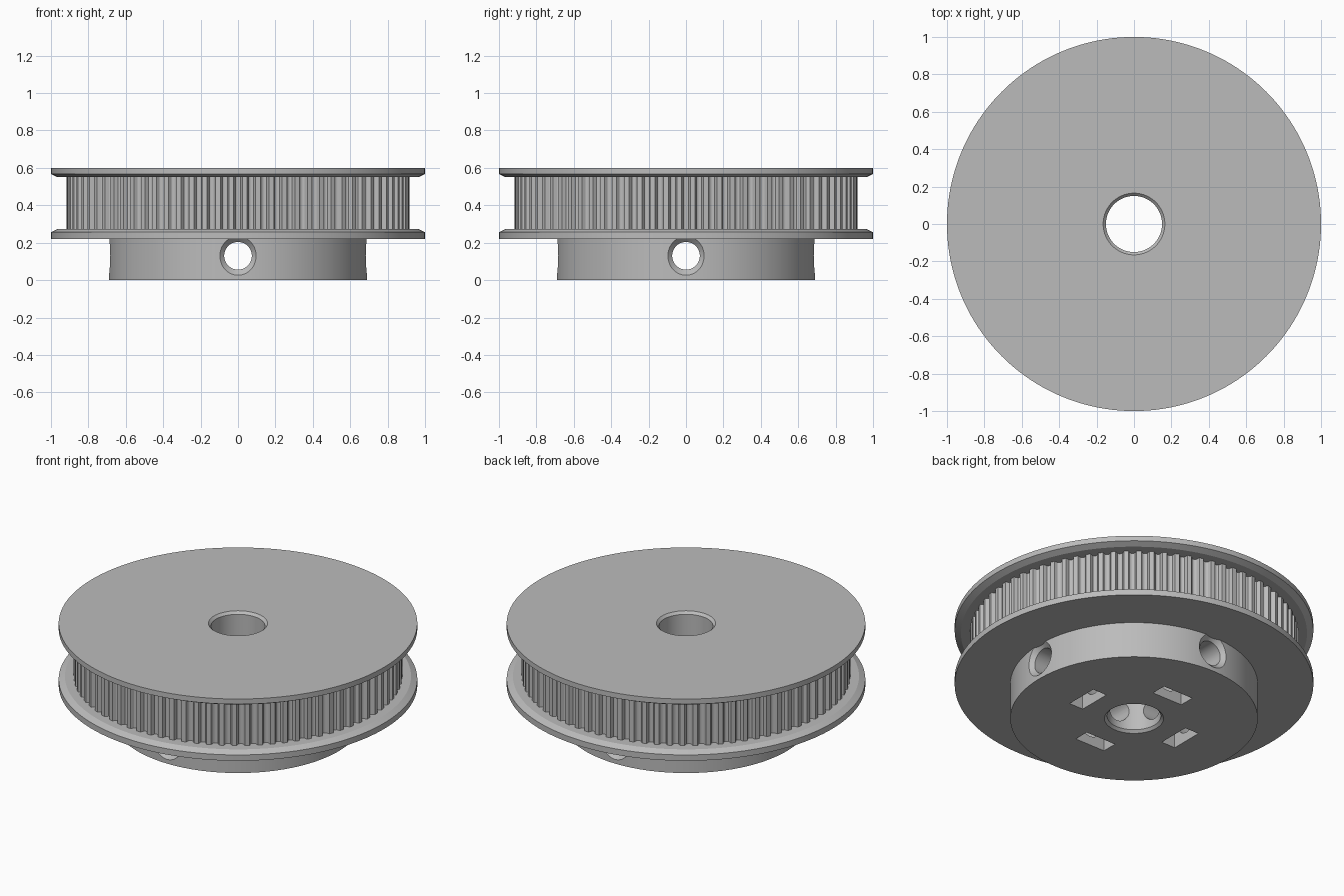
import bpy, bmesh, math
from mathutils import Matrix

cube = bpy.data.objects.get("Cube")
if cube:
    bpy.data.objects.remove(cube, do_unlink=True)

BORE, HUB, TOOTH_R, RIM = 0.15, 0.69, 0.916, 1.0
TEETH = 80

metal = bpy.data.materials.new("light_grey")
metal.use_nodes = True
grey = (0.5, 0.5, 0.5, 1)
metal.diffuse_color = grey
metal.node_tree.nodes["Principled BSDF"].inputs["Base Color"].default_value = grey


def add_object(name, bm):
    bmesh.ops.recalc_face_normals(bm, faces=bm.faces)
    mesh = bpy.data.meshes.new(name)
    bm.to_mesh(mesh)
    bm.free()
    obj = bpy.data.objects.new(name, mesh)
    bpy.context.collection.objects.link(obj)
    mesh.materials.append(metal)
    return obj


def lathe(name, profile, steps):
    """Spin a closed (radius, z) profile; steps are (angle, cut depth at the tooth radius)."""
    bm = bmesh.new()
    rings = []
    for angle, depth in steps:
        ring = []
        for r, z in profile:
            r -= depth if r == TOOTH_R else 0
            ring.append(bm.verts.new((r * math.cos(angle), r * math.sin(angle), z)))
        rings.append(ring)
    count = len(profile)
    for i, a in enumerate(rings):
        b = rings[(i + 1) % len(rings)]
        for j in range(count):
            k = (j + 1) % count
            bm.faces.new((a[j], b[j], b[k], a[k]))
    return add_object(name, bm)


def smooth(obj, angle):
    bpy.ops.object.select_all(action='DESELECT')
    obj.select_set(True)
    bpy.context.view_layer.objects.active = obj
    bpy.ops.object.shade_smooth_by_angle(angle=math.radians(angle))


def cut(target, cutter):
    cutter.hide_render = True
    cutter.hide_set(True)
    mod = target.modifiers.new(cutter.name, 'BOOLEAN')
    mod.object = cutter
    mod.operation = 'DIFFERENCE'
    mod.solver = 'EXACT'
    bpy.context.view_layer.objects.active = target
    bpy.ops.object.modifier_apply(modifier=mod.name)
    bpy.data.objects.remove(cutter, do_unlink=True)


round_steps = [(math.tau * i / 160, 0) for i in range(160)]

# Hub with chamfered bore
hub = lathe("hub", [(BORE, 0.015), (0.165, 0), (HUB, 0), (HUB, 0.22), (BORE, 0.22)], round_steps)

# Four countersunk screw holes and the nut slots behind them
for i in range(4):
    turn = Matrix.Rotation(i * math.pi / 2, 4, 'Z')
    lay = turn @ Matrix.Translation((0, 0, 0.13)) @ Matrix.Rotation(math.pi / 2, 4, 'Y')
    bm = bmesh.new()
    sections = [(0.05, 0.074), (0.66, 0.074), (0.686, 0.1), (0.72, 0.134)]
    loops = [[bm.verts.new((r * math.cos(math.tau * k / 48), r * math.sin(math.tau * k / 48), d))
              for k in range(48)] for d, r in sections]
    for a, b in zip(loops, loops[1:]):
        for k in range(48):
            n = (k + 1) % 48
            bm.faces.new((a[k], a[n], b[n], b[k]))
    bm.faces.new(loops[0])
    bm.faces.new(loops[-1])
    bm.transform(lay)
    cut(hub, add_object("screw_hole_cutter", bm))

    bm = bmesh.new()
    bmesh.ops.create_cube(bm, size=1, matrix=turn @ Matrix.Translation((0.335, 0, 0.1))
                          @ Matrix.Diagonal((0.095, 0.205, 0.3, 1)))
    cut(hub, add_object("nut_slot_cutter", bm))

# Flanges with a chamfer on the belt side
lower = lathe("lower_flange", [(BORE, 0.22), (RIM, 0.22), (RIM, 0.256), (0.965, 0.274),
                               (BORE, 0.274)], round_steps)
upper = lathe("upper_flange", [(BORE, 0.55), (0.965, 0.55), (RIM, 0.568), (RIM, 0.6),
                               (0.165, 0.6), (BORE, 0.585)], round_steps)

# Toothed belt seat with rounded grooves
half = [(0.103, 0.0259), (0.197, 0.0214), (0.278, 0.0071), (0.32, 0)]
groove = [(-f, d) for f, d in reversed(half)] + [(0, 0.0273)] + half
tooth_steps = [(math.tau * (t + f) / TEETH, d) for t in range(TEETH) for f, d in groove]
teeth = lathe("toothed_ring", [(BORE, 0.274), (TOOTH_R, 0.274), (TOOTH_R, 0.55), (BORE, 0.55)],
              tooth_steps)

for part in (hub, lower, upper, teeth):
    smooth(part, 25)
